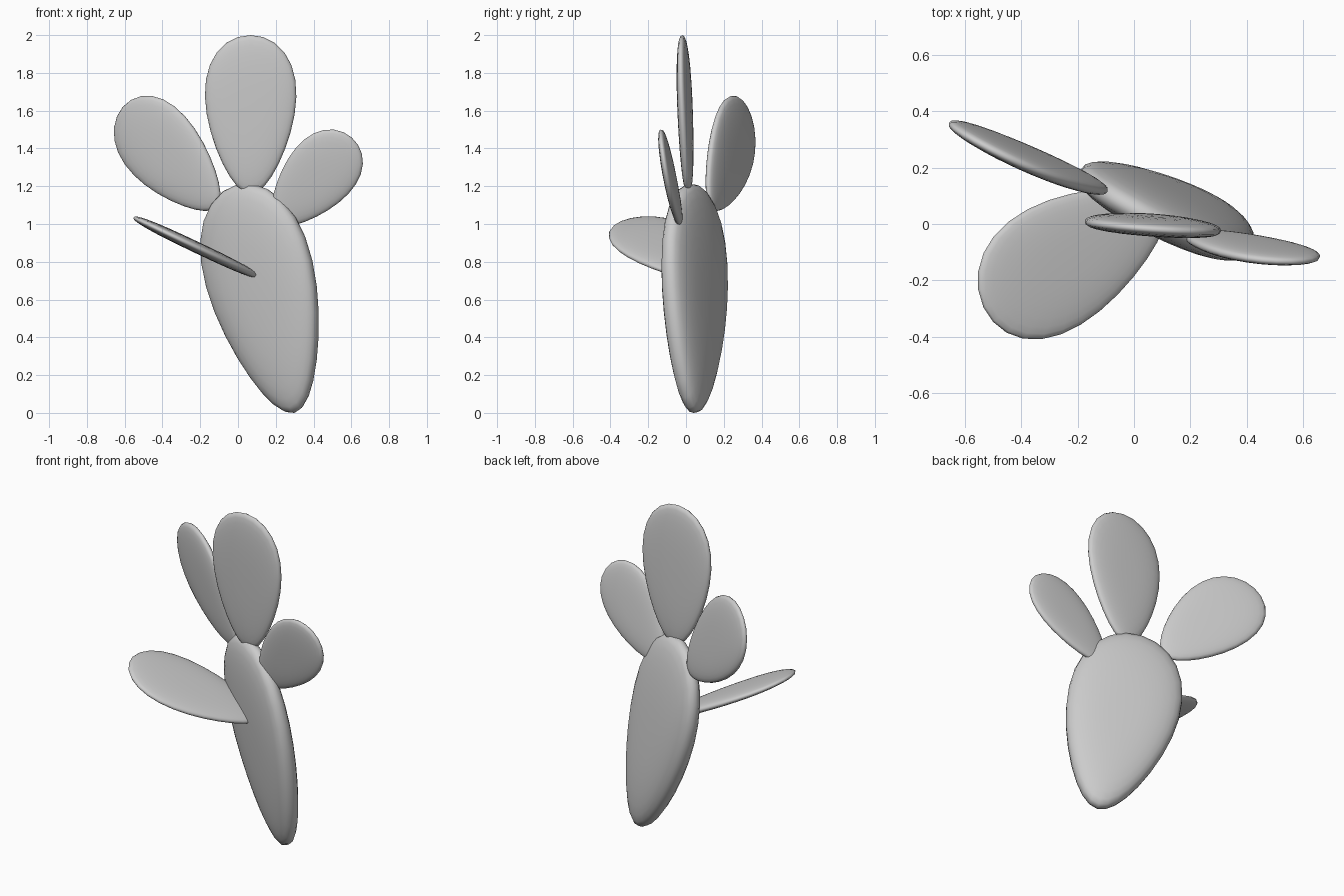
import bpy, bmesh, math
from mathutils import Vector, Matrix

if "Cube" in bpy.data.objects:
    bpy.data.objects.remove(bpy.data.objects["Cube"])

SKEW = 0.3      # egg shape: wider towards the tip
FLAT = 2 / 2.6  # superellipse exponent: flattish faces, rounded rim


def pad(name, base, tip, normal, width, thick):
    """Flattened egg-shaped pad running from base to tip, facing along normal."""
    base, tip = Vector(base), Vector(tip)
    axis = tip - base
    half = axis.length / 2
    axis.normalize()
    n = Vector(normal)
    n = (n - axis * n.dot(axis)).normalized()
    side = axis.cross(n)
    centre = (base + tip) / 2

    bm = bmesh.new()
    bmesh.ops.create_uvsphere(bm, u_segments=28, v_segments=16, radius=1)
    for v in bm.verts:
        x, y, z = v.co
        r = math.hypot(x, y)
        k = r ** (FLAT - 1) if r > 1e-4 else 0
        x, y = x * k, y * k
        z = math.copysign(abs(z) ** FLAT, z)
        x *= (1 + SKEW * y) / 1.04
        v.co = centre + side * (x * width / 2) + axis * (y * half) + n * (z * thick / 2)
    bmesh.ops.recalc_face_normals(bm, faces=bm.faces)
    for f in bm.faces:
        f.smooth = True
    mesh = bpy.data.meshes.new(name)
    bm.to_mesh(mesh)
    bm.free()
    ob = bpy.data.objects.new(name, mesh)
    bpy.context.collection.objects.link(ob)
    return ob


# Large trunk pad standing on the ground
pad("trunk_pad", (0.299, 0.04, 0.0), (-0.007, 0.05, 1.208), (0.454, 0.89, 0.11), 0.64, 0.17)
# Upright pad on top
pad("top_pad", (0.067, 0.012, 1.16), (0.067, -0.02, 2.0), (0.07, 1, 0.04), 0.485, 0.07)
# Pad leaning to the back left
pad("left_pad", (-0.11, 0.13, 1.09), (-0.61, 0.32, 1.62), (0.44, 0.89, 0.1), 0.445, 0.07)
# Small pad leaning right
pad("right_pad", (0.198, -0.03, 1.002), (0.602, -0.134, 1.458), (0.07, 1, 0.166), 0.37, 0.06)
# Pad growing out of the front face
pad("front_pad", (0.11, 0.07, 0.72), (-0.535, -0.295, 1.026), (0.43, 0, 0.9), 0.46, 0.06)
